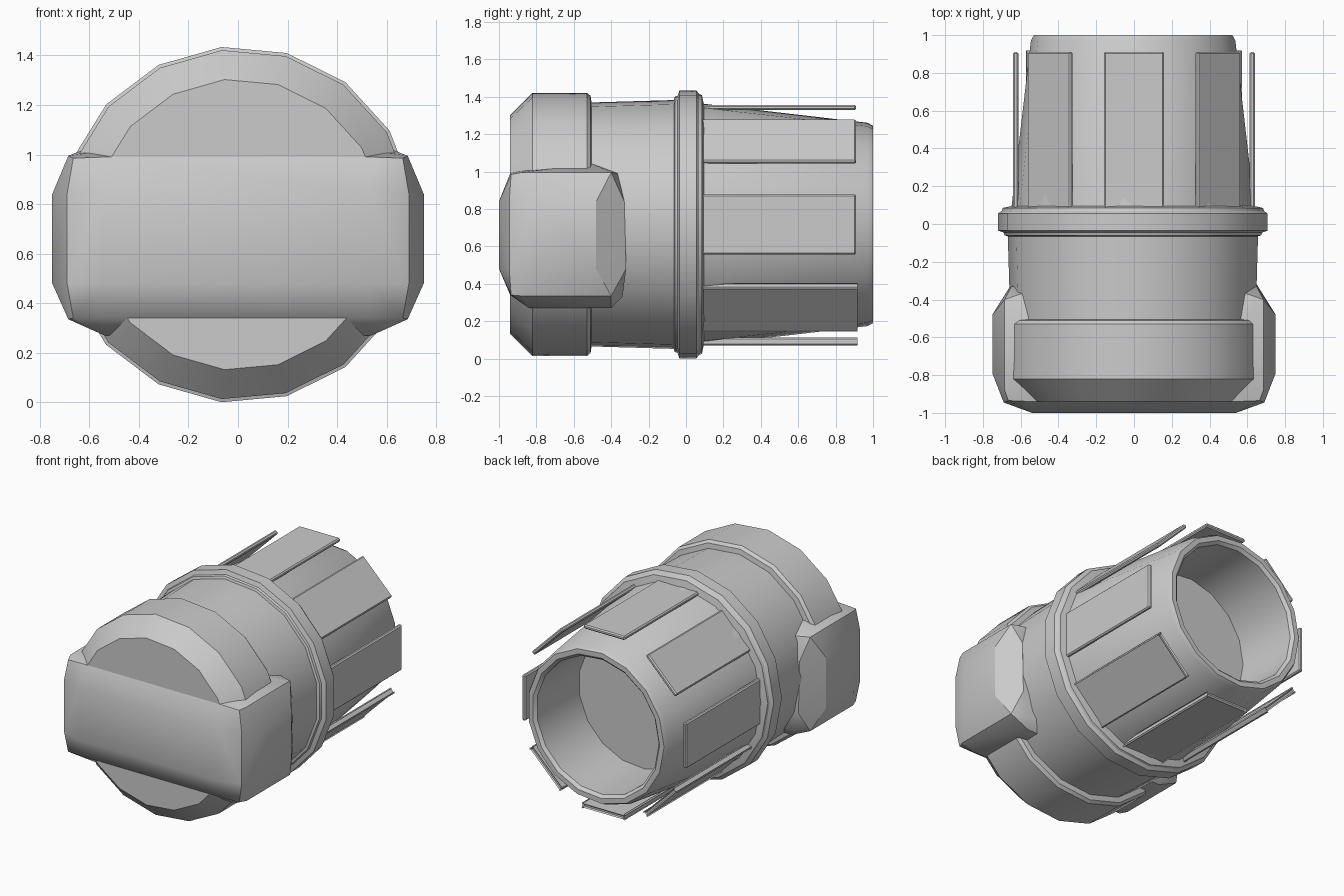
import bpy, bmesh, math

if "Cube" in bpy.data.objects:
    bpy.data.objects.remove(bpy.data.objects["Cube"])

ZC = 0.717      # height of the barrel axis
SIDES = 17      # facets around the turned parts

grey = bpy.data.materials.new("plain grey")
grey.diffuse_color = (0.6, 0.6, 0.6, 1)
grey.use_nodes = True
grey.node_tree.nodes["Principled BSDF"].inputs["Base Color"].default_value = grey.diffuse_color


def finish(name, bm, angle=30):
    bmesh.ops.recalc_face_normals(bm, faces=bm.faces)
    me = bpy.data.meshes.new(name)
    bm.to_mesh(me)
    bm.free()
    ob = bpy.data.objects.new(name, me)
    bpy.context.collection.objects.link(ob)
    me.materials.append(grey)
    bpy.ops.object.select_all(action='DESELECT')
    ob.select_set(True)
    bpy.context.view_layer.objects.active = ob
    bpy.ops.object.shade_smooth_by_angle(angle=math.radians(angle))
    return ob


def turned(name, profile):
    """Revolve (y, radius) points around the y axis and cap both ends."""
    bm = bmesh.new()
    rings = []
    for y, r in profile:
        ring = []
        for i in range(SIDES):
            a = math.pi + 2 * math.pi * i / SIDES
            ring.append(bm.verts.new((r * math.cos(a), y, ZC + r * math.sin(a))))
        rings.append(ring)
    for a, b in zip(rings, rings[1:]):
        for i in range(SIDES):
            j = (i + 1) % SIDES
            bm.faces.new((a[i], a[j], b[j], b[i]))
    bm.faces.new(rings[0])
    bm.faces.new(rings[-1])
    return finish(name, bm)


# Body: front cap, neck, flange, tapered barrel and open bore
turned("body", [
    (-0.94, 0.588), (-0.82, 0.707), (-0.53, 0.707), (-0.51, 0.69), (-0.505, 0.655),
    (-0.065, 0.668), (-0.06, 0.685), (-0.045, 0.69), (-0.035, 0.72), (0.055, 0.72),
    (0.07, 0.70), (0.085, 0.695), (0.095, 0.648), (0.97, 0.546), (1.0, 0.53),
    (1.0, 0.495), (0.98, 0.475), (0.52, 0.47)])

# Cross block: rounded slab across the front cap
bm = bmesh.new()
half = [
    (0.54, -1.0, 0.48), (0.54, -1.0, 0.84),
    (0.69, -0.945, 0.48), (0.69, -0.945, 0.84),
    (0.665, -0.935, 0.34), (0.665, -0.935, 0.985),
    (0.54, -0.94, 0.34), (0.54, -0.94, 0.99),
    (0.75, -0.79, 0.48), (0.75, -0.79, 0.84),
    (0.75, -0.48, 0.48), (0.75, -0.48, 0.84),
    (0.685, -0.88, 0.335), (0.685, -0.88, 0.995),
    (0.685, -0.40, 0.335), (0.685, -0.40, 0.995),
    (0.54, -0.84, 0.27), (0.54, -0.40, 0.27),
    (0.57, -0.84, 1.01), (0.57, -0.50, 1.04), (0.57, -0.36, 0.99),
    (0.65, -0.32, 0.48), (0.65, -0.33, 0.84), (0.57, -0.34, 0.33)]
for x, y, z in half:
    bm.verts.new((x, y, z))
    bm.verts.new((-x, y, z))
bmesh.ops.convex_hull(bm, input=bm.verts[:])
bmesh.ops.delete(bm, geom=[v for v in bm.verts if not v.link_faces], context='VERTS')
bmesh.ops.dissolve_limit(bm, angle_limit=math.radians(1), verts=bm.verts[:], edges=bm.edges[:])
finish("cross_block", bm, 32)

# Eight flat grip plates around the barrel
for k in range(8):
    a = k * math.pi / 4
    bm = bmesh.new()
    bmesh.ops.create_cube(bm, size=1)
    for v in bm.verts:
        tx, ty, tz = v.co.x * 0.32, 0.495 + v.co.y * 0.83, 0.626 + v.co.z * 0.028
        v.co = (tx * math.cos(a) + tz * math.sin(a), ty,
                ZC - tx * math.sin(a) + tz * math.cos(a))
    bmesh.ops.bevel(bm, geom=bm.edges[:], offset=0.008, segments=1, affect='EDGES')
    finish("grip_plate_%d" % (k + 1), bm)
